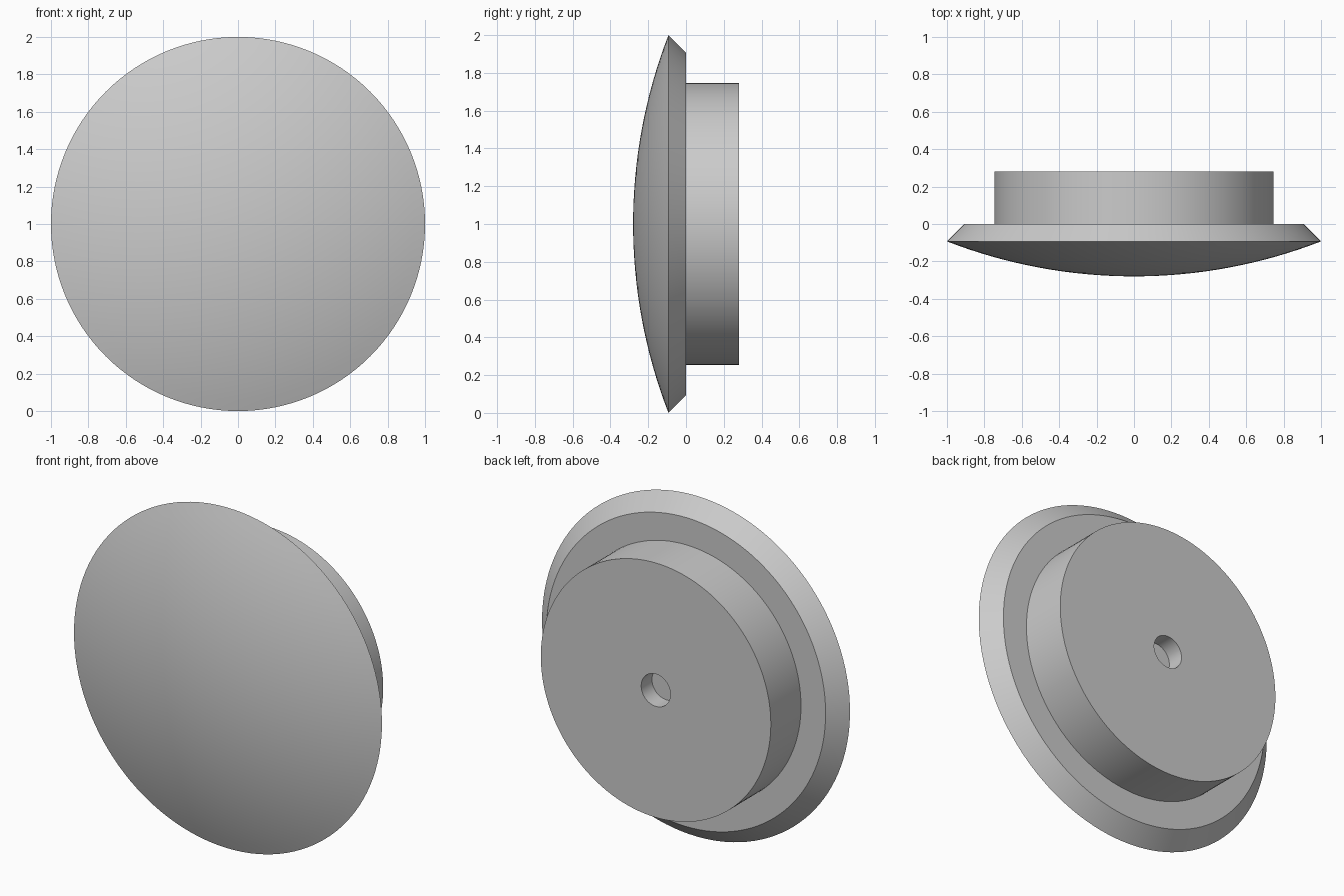
import bpy, bmesh, math
from mathutils import Vector

if "Cube" in bpy.data.objects:
    bpy.data.objects.remove(bpy.data.objects["Cube"])

SEGMENTS = 128
CENTRE = Vector((0, 0, 1))

# Plain grey material
grey = bpy.data.materials.new("plain grey")
grey.use_nodes = True
colour = (0.6, 0.6, 0.6, 1)
grey.diffuse_color = colour
grey.node_tree.nodes["Principled BSDF"].inputs["Base Color"].default_value = colour


def lathe(name, profile):
    """Revolve (radius, y) points around the front-to-back axis."""
    bm = bmesh.new()
    verts = [bm.verts.new(CENTRE + Vector((r, y, 0))) for r, y in profile]
    edges = [bm.edges.new(pair) for pair in zip(verts, verts[1:])]
    bmesh.ops.spin(bm, geom=verts + edges, cent=CENTRE, axis=(0, 1, 0),
                   angle=math.tau, steps=SEGMENTS, use_duplicate=False)
    bmesh.ops.remove_doubles(bm, verts=bm.verts, dist=0.0001)
    bmesh.ops.recalc_face_normals(bm, faces=bm.faces)
    mesh = bpy.data.meshes.new(name)
    bm.to_mesh(mesh)
    bm.free()
    mesh.materials.append(grey)
    obj = bpy.data.objects.new(name, mesh)
    bpy.context.collection.objects.link(obj)
    bpy.ops.object.select_all(action="DESELECT")
    obj.select_set(True)
    bpy.context.view_layer.objects.active = obj
    bpy.ops.object.shade_smooth_by_angle(angle=math.radians(30))
    return obj


# Shallow spherical front, from its apex to the sharp rim
front, rim, steps = -0.28, -0.093, 16
sagitta = rim - front
radius = (1 + sagitta ** 2) / (2 * sagitta)
sweep = math.asin(1 / radius)
dome = []
for i in range(steps + 1):
    a = sweep * i / steps
    dome.append((radius * math.sin(a), front + radius * (1 - math.cos(a))))

# Bevelled back, round boss and blind centre hole
back = [(0.907, 0), (0.747, 0), (0.747, 0.28),
        (0.095, 0.28), (0.095, 0.18), (0, 0.18)]

lathe("domed_knob", dome + back)
